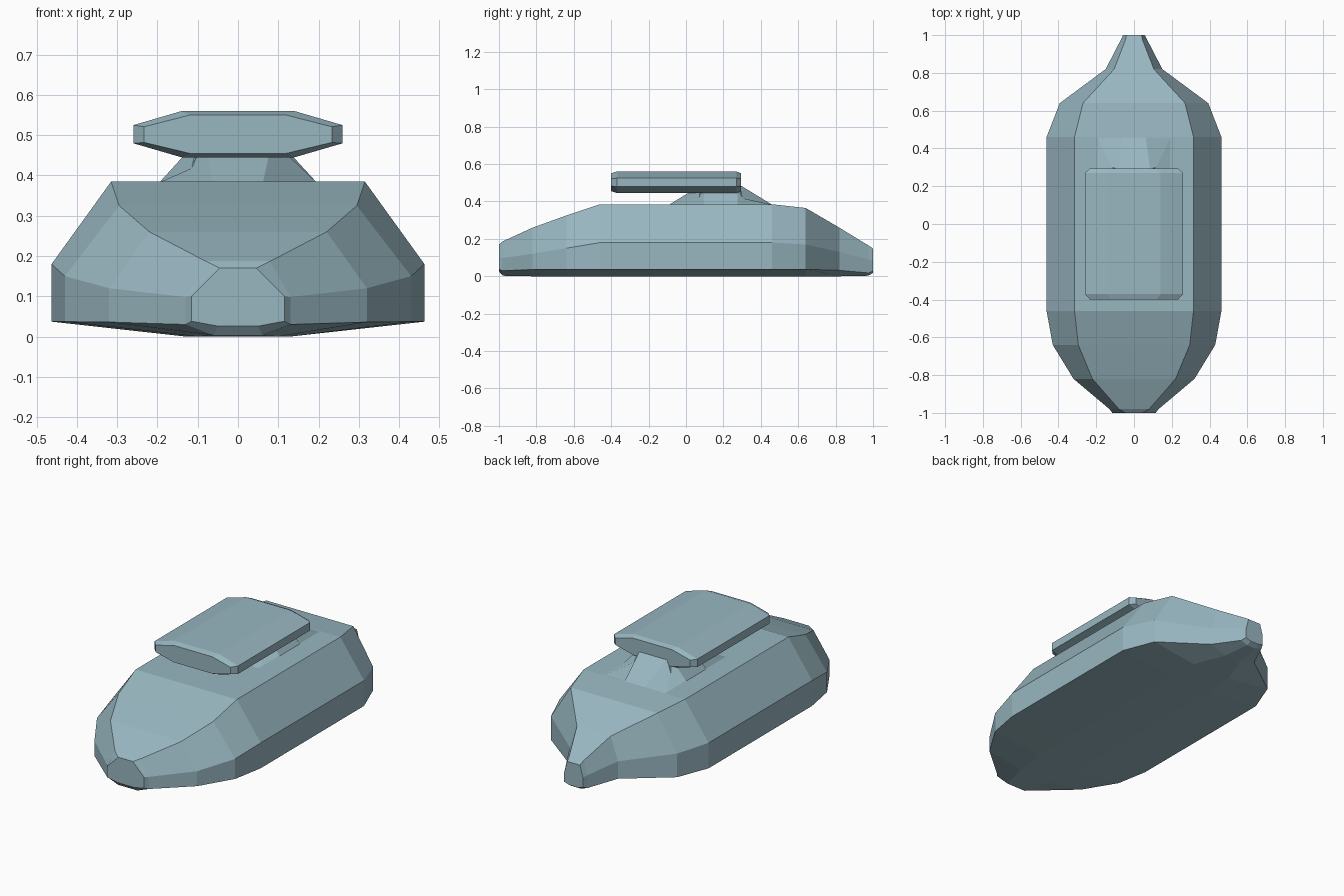
import bpy
import bmesh

if "Cube" in bpy.data.objects:
    bpy.data.objects.remove(bpy.data.objects["Cube"])

# Blue-grey paint shared by all parts
paint = bpy.data.materials.new("blue_grey")
paint.diffuse_color = (.315, .47, .53, 1)
paint.use_nodes = True
paint.node_tree.nodes["Principled BSDF"].inputs["Base Color"].default_value = paint.diffuse_color


def make_object(name, verts, faces):
    mesh = bpy.data.meshes.new(name)
    mesh.from_pydata(verts, [], faces)
    mesh.materials.append(paint)
    bm = bmesh.new()
    bm.from_mesh(mesh)
    bmesh.ops.recalc_face_normals(bm, faces=bm.faces)
    bm.to_mesh(mesh)
    bm.free()
    obj = bpy.data.objects.new(name, mesh)
    bpy.context.collection.objects.link(obj)
    return obj


def loft(name, rings):
    """Skin a list of equal-length closed rings and cap both ends."""
    n = len(rings[0])
    verts = [p for ring in rings for p in ring]
    faces = [tuple(range(n)), tuple(range(len(verts) - n, len(verts)))]
    for r in range(len(rings) - 1):
        for i in range(n):
            j = (i + 1) % n
            faces.append((r * n + i, r * n + j, (r + 1) * n + j, (r + 1) * n + i))
    return make_object(name, verts, faces)


def section(y, half):
    """Mirror a half outline (x, z) into a closed ring at station y."""
    return [(x, y, z) for x, z in half] + [(-x, y, z) for x, z in reversed(half)]


# Hull: y, deck (width, z), waist (width, z), sill z, keel (width, z)
stations = [
    (-1.00, .045, .170, .115, .100, .038, .05, .026),
    (-.98, .08, .187, .130, .098, .030, .06, .003),
    (-.82, .22, .260, .320, .120, .036, .10, 0),
    (-.64, .295, .325, .430, .150, .037, .13, 0),
    (-.46, .315, .385, .463, .180, .037, .13, 0),
    (.46, .315, .385, .463, .180, .037, .13, 0),
    (.64, .27, .365, .393, .170, .037, .12, 0),
    (.82, .105, .260, .150, .130, .032, .05, 0),
    (.975, .045, .165, .070, .090, .018, .03, .003),
    (1.00, .04, .148, .058, .082, .028, .025, .018),
]
loft("hull", [section(y, [(dw, dz), (ww, wz), (ww, sz), (kw, kz)])
              for y, dw, dz, ww, wz, sz, kw, kz in stations])

# Upper plate with bevelled ends
full = [(.14, .56), (.26, .525), (.26, .48), (.14, .445)]
inset = [(.12, .55), (.233, .521), (.233, .482), (.12, .455)]
loft("upper_plate", [section(-.40, inset), section(-.37, full),
                     section(.27, full), section(.295, inset)])


# Flared neck: four sloping ridges with creased corners
def neck_ring(fx, ey, cx, cy, sx, sy, z, cz):
    """One quarter (end ridge, corner, side ridge) mirrored to 12 points."""
    q = [(fx, ey, z), (cx, cy, cz), (sx, sy, z)]
    ring = []
    for mx, my, flip in ((1, 1, 0), (1, -1, 1), (-1, -1, 0), (-1, 1, 1)):
        pts = [(mx * x, .185 + my * y, h) for x, y, h in q]
        ring += pts[::-1] if flip else pts
    return ring


loft("neck", [neck_ring(.062, .275, .195, .275, .195, .09, .383, .383),
              neck_ring(.085, .105, .115, .115, .10, .088, .487, .418),
              neck_ring(.08, .09, .085, .088, .085, .085, .50, .50)])
